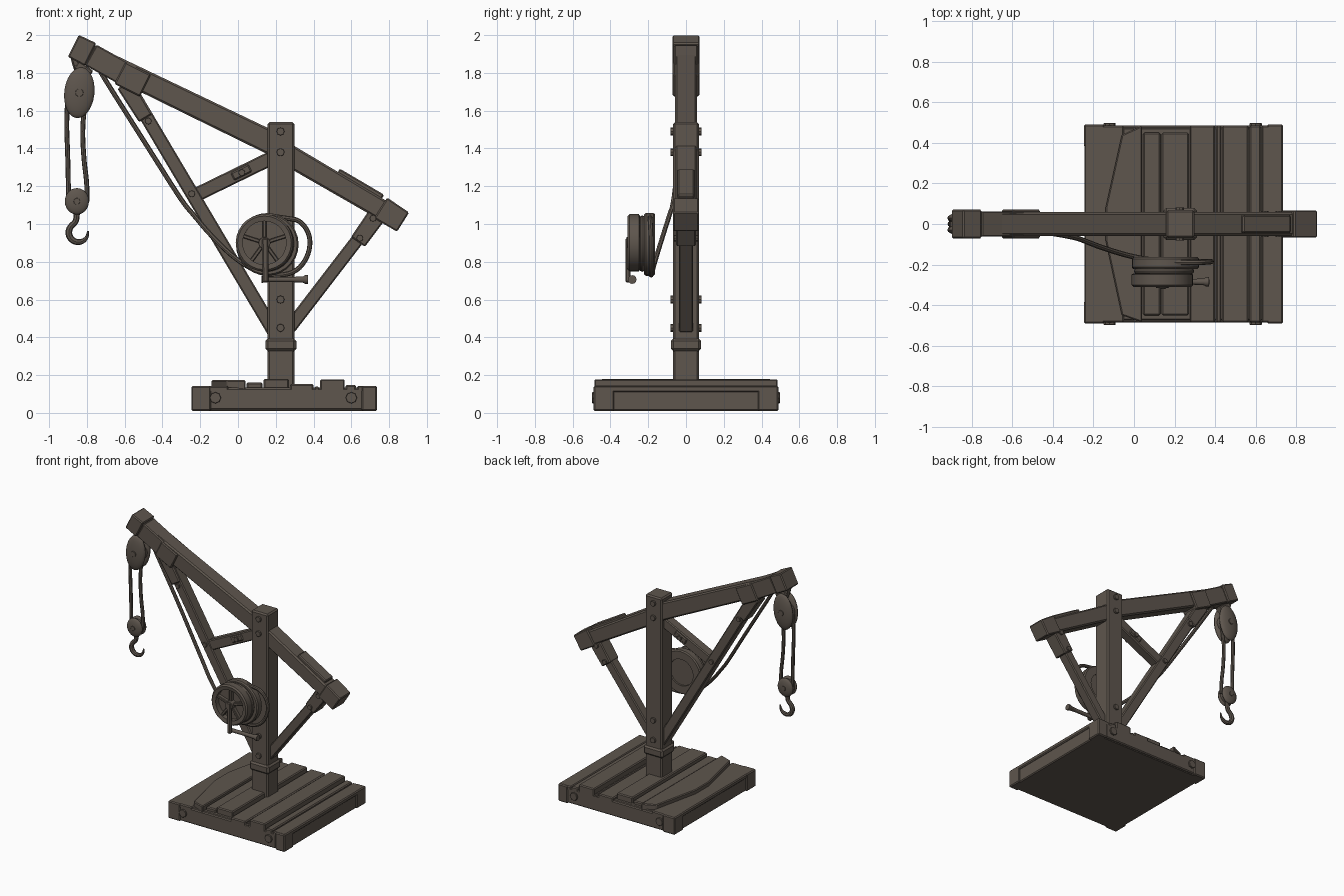
import bpy, bmesh, math
from mathutils import Vector, Matrix

if "Cube" in bpy.data.objects:
    bpy.data.objects.remove(bpy.data.objects["Cube"])

wood = bpy.data.materials.new("dark weathered brown")
wood.diffuse_color = (0.112, 0.092, 0.075, 1)
wood.use_nodes = True
wood.node_tree.nodes["Principled BSDF"].inputs["Base Color"].default_value = wood.diffuse_color


def finish(name, bm, bevel=0, smooth=False):
    bmesh.ops.recalc_face_normals(bm, faces=bm.faces)
    me = bpy.data.meshes.new(name)
    bm.to_mesh(me)
    bm.free()
    me.materials.append(wood)
    for p in me.polygons:
        p.use_smooth = smooth
    ob = bpy.data.objects.new(name, me)
    bpy.context.collection.objects.link(ob)
    if bevel:
        m = ob.modifiers.new("bevel", 'BEVEL')
        m.width = bevel
        m.segments = 1
    if smooth:
        bpy.context.view_layer.objects.active = ob
        ob.select_set(True)
        bpy.ops.object.shade_smooth_by_angle(angle=math.radians(40))
        ob.select_set(False)
    return ob


def prism(name, pts, y0, y1, bevel=0.007):
    """Front (xz) outline pushed from y0 to y1."""
    bm = bmesh.new()
    a = [bm.verts.new((x, y0, z)) for x, z in pts]
    b = [bm.verts.new((x, y1, z)) for x, z in pts]
    n = len(pts)
    bm.faces.new(a)
    bm.faces.new(b[::-1])
    for i in range(n):
        bm.faces.new((a[i], b[i], b[(i + 1) % n], a[(i + 1) % n]))
    return finish(name, bm, bevel)


def box(name, x0, x1, y0, y1, z0, z1, bevel=0.007):
    return prism(name, [(x0, z0), (x1, z0), (x1, z1), (x0, z1)], y0, y1, bevel)


def beam(name, p, q, w, d, w2=None, y=0, bevel=0.007):
    """Squared timber from p to q in the xz plane, in-plane width w, depth d."""
    p, q = Vector(p), Vector(q)
    t = (q - p).normalized()
    n = Vector((-t.y, t.x))
    w2 = w2 or w
    pts = [p + n * w / 2, p - n * w / 2, q - n * w2 / 2, q + n * w2 / 2]
    return prism(name, pts, y - d / 2, y + d / 2, bevel)


def lathe(name, c, prof, axis='Y', seg=28, closed=True):
    """Spin a (radius, along) profile around an axis through c."""
    bm = bmesh.new()
    rings = []
    for i in range(seg):
        a = 2 * math.pi * i / seg
        ring = []
        for r, h in prof:
            u, v = r * math.cos(a), r * math.sin(a)
            o = (u, h, v) if axis == 'Y' else (h, u, v)
            ring.append(bm.verts.new(Vector(c) + Vector(o)))
        rings.append(ring)
    m = len(prof)
    for i in range(seg):
        r0, r1 = rings[i], rings[(i + 1) % seg]
        for j in range(m if closed else m - 1):
            k = (j + 1) % m
            bm.faces.new((r0[j], r0[k], r1[k], r1[j]))
    bmesh.ops.remove_doubles(bm, verts=bm.verts, dist=1e-5)
    return finish(name, bm, 0, True)


def disc(name, c, r, d, axis='Y', seg=28):
    return lathe(name, c, [(0, -d / 2), (r * .94, -d / 2), (r, -d / 2 + r * .06),
                           (r, d / 2 - r * .06), (r * .94, d / 2), (0, d / 2)], axis, seg, False)


def tube(name, pts, r, cyclic=False, radii=None):
    cu = bpy.data.curves.new(name, 'CURVE')
    cu.dimensions = '3D'
    cu.bevel_depth = r
    cu.bevel_resolution = 2
    cu.use_fill_caps = True
    s = cu.splines.new('NURBS')
    s.points.add(len(pts) - 1)
    for i, p in enumerate(pts):
        s.points[i].co = (*p, 1)
        s.points[i].radius = radii[i] if radii else 1
    s.order_u = 3
    s.resolution_u = 5
    s.use_cyclic_u = cyclic
    s.use_endpoint_u = not cyclic
    tmp = bpy.data.objects.new(name + "_path", cu)
    bm = bmesh.new()
    me = bpy.data.meshes.new_from_object(tmp)
    bm.from_mesh(me)
    bpy.data.objects.remove(tmp)
    return finish(name, bm, 0, True)


# Platform: slab, end rails and raised planks
box("base_slab", -0.235, 0.725, -0.475, 0.475, 0.01, 0.135)
for s, side in ((-1, "front"), (1, "back")):
    y0, y1 = sorted((s * 0.46, s * 0.485))
    box("base_rail_" + side, -0.15, 0.66, y0, y1, 0.015, 0.13)
    for x0, x1 in ((-0.247, -0.145), (0.655, 0.735)):
        c0, c1 = sorted((s * 0.38, s * 0.49))
        box("base_corner_" + side, x0, x1, c0, c1, 0.01, 0.142)
    for x in (-0.12, 0.6):
        disc("base_bolt", (x, s * 0.487, 0.08), 0.03, 0.02, seg=8)
planks = [(-0.245, -0.05, .142), (0.045, 0.13, .16), (0.135, 0.27, .18), (0.275, 0.40, .152),
          (0.405, 0.43, .14), (0.435, 0.565, .178), (0.57, 0.625, .148), (0.63, 0.735, .143)]
for i, (x0, x1, z) in enumerate(planks):
    e = 0.485 if i not in (1, 2) else 0.45
    box("plank_%d" % i, x0, x1, -e, e, 0.11, z)
bm = bmesh.new()  # bowed plank on the left
outline = [(-0.06, 0.44), (-0.14, 0.08), (-0.14, -0.08), (-0.06, -0.45), (0.04, -0.485), (0.04, 0.485)]
f = bm.faces.new([bm.verts.new((x, y, 0.12)) for x, y in outline])
up = bmesh.ops.extrude_face_region(bm, geom=[f])
bmesh.ops.translate(bm, vec=(0, 0, 0.053), verts=[v for v in up['geom'] if isinstance(v, bmesh.types.BMVert)])
finish("bowed_plank", bm, 0.006)

# Mast with collar and bolts on both sides
box("mast", 0.157, 0.298, -0.068, 0.068, 0.12, 1.54, 0.01)
box("mast_collar", 0.145, 0.31, -0.08, 0.08, 0.325, 0.395, 0.015)
for z in (1.49, 1.38, 0.6, 0.45):
    for s in (-1, 1):
        disc("mast_bolt", (0.225, s * 0.07, z), 0.021, 0.025, seg=8)

# Boom, slightly bent at the mast, with end blocks and clamps
prism("boom", [(-0.84, 1.985), (-0.895, 1.885), (0.155, 1.37), (0.30, 1.28), (0.84, 0.97),
               (0.90, 1.055), (0.30, 1.412), (0.155, 1.51)], -0.058, 0.058, 0.01)
beam("boom_head", (-0.872, 1.943), (-0.78, 1.897), 0.13, 0.144, 0.135)
beam("boom_head_sleeve", (-0.78, 1.895), (-0.51, 1.745), 0.125, 0.125)
beam("boom_clamp", (-0.625, 1.80), (-0.49, 1.732), 0.13, 0.142)
beam("boom_tail", (0.755, 1.085), (0.874, 1.01), 0.13, 0.135, 0.12)
beam("boom_top_plank", (0.53, 1.278), (0.765, 1.14), 0.035, 0.09)

# Struts
beam("front_strut", (-0.575, 1.72), (0.19, 0.43), 0.072, 0.085)
beam("front_strut_shoe", (-0.60, 1.74), (-0.49, 1.56), 0.09, 0.10, 0.08)
beam("middle_brace", (-0.22, 1.155), (0.19, 1.355), 0.075, 0.075)
beam("rear_strut", (0.27, 0.445), (0.735, 1.05), 0.068, 0.075)
beam("rear_strut_shoe", (0.635, 0.905), (0.745, 1.06), 0.09, 0.105, 0.10)
beam("brace_plate", (-0.03, 1.25), (0.065, 1.297), 0.045, 0.09)
for x, z, h in ((-0.475, 1.545, .045), (-0.245, 1.16, .045), (0.02, 1.272, .046),
                (0.645, 0.925, .054), (0.715, 1.03, .054)):
    for s in (-1, 1):
        disc("strut_bolt", (x, s * h, z), 0.018, 0.02, seg=8)

# Winch drum: flanges, core, spokes, hub
wx, wz = 0.14, 0.90
lathe("drum_front_rim", (wx, 0, wz), [(.115, -.305), (.142, -.31), (.152, -.30), (.152, -.25), (.142, -.243), (.115, -.243)])
disc("drum_core", (wx + 0.005, -0.222, wz - 0.003), 0.128, 0.09)
lathe("drum_back_rim", (wx + 0.015, 0, wz - 0.008), [(.10, -.222), (.158, -.222), (.166, -.213), (.166, -.172), (.158, -.163), (.10, -.163)])
lathe("drum_rope_coil", (wx + 0.008, -0.232, wz - 0.004),
      [(.135 + .014 * math.cos(i * math.pi / 4), .014 * math.sin(i * math.pi / 4)) for i in range(8)])
for i in range(5):
    a = math.radians(90 + 72 * i)
    beam("drum_spoke", (wx, wz), (wx + .122 * math.cos(a), wz + .122 * math.sin(a)), 0.02, 0.03, y=-0.28, bevel=0.004)
disc("drum_hub", (wx, -0.285, wz), 0.032, 0.06, seg=14)

# Crank arm and flared handle
beam("crank_arm", (0.143, 0.925), (0.146, 0.69), 0.034, 0.026, 0.03, y=-0.308)
lathe("crank_handle", (0, -0.285, 0.706), [(0, .125), (.018, .125), (.014, .15), (.014, .29), (.017, .345), (.023, .355), (.023, .37), (0, .372)],
      axis='X', seg=12, closed=False)

# Hauling rope from boom head to drum, with the slack loop on the right
tube("hauling_rope", [(-0.76, 0, 1.86), (-0.71, -.01, 1.775), (-0.60, -.02, 1.60), (-0.47, -.035, 1.395),
                      (-0.29, -.065, 1.11), (-0.24, -.085, 1.055), (-0.15, -.12, 0.945), (0.0, -.165, 0.80),
                      (0.15, -.185, 0.725), (0.30, -.185, 0.735), (0.375, -.185, 0.83), (0.385, -.185, 0.94),
                      (0.33, -.19, 1.02), (0.26, -.19, 1.03), (0.19, -.19, 1.04)], 0.013)


# Pulley blocks: rounded cheeks around a sheave
def block(name, c, rx, ry, rz, tilt=0):
    bm = bmesh.new()
    rot = Matrix.Rotation(tilt, 4, 'Y')
    for s in (-1, 1):
        mat = Matrix.Translation(c) @ rot @ Matrix.Translation((0, s * ry * .5, 0)) @ Matrix.Diagonal((rx, ry * .5, rz, 1))
        bmesh.ops.create_uvsphere(bm, u_segments=20, v_segments=12, radius=1, matrix=mat)
    finish(name + "_cheeks", bm, 0, True)
    disc(name + "_sheave", c, rx * .85, ry * 1.2, seg=20)
    disc(name + "_pin", c, rx * .27, ry * 2.15, seg=10)


block("upper_block", (-0.84, 0, 1.695), 0.08, 0.058, 0.135, math.radians(6))
block("lower_block", (-0.853, 0, 1.12), 0.064, 0.045, 0.07)
tube("upper_block_hanger", [(-0.86, 0, 1.90), (-0.85, 0, 1.85), (-0.83, 0, 1.80)], 0.03)
beam("hanger_strap", (-0.855, 1.845), (-0.78, 1.79), 0.05, 0.06)

# Hoisting ropes between the blocks
tube("hoist_rope_left", [(-0.90, 0, 1.68), (-0.91, 0, 1.55), (-0.90, 0, 1.35), (-0.897, 0, 1.12)], 0.013)
tube("hoist_rope_right", [(-0.805, 0, 1.66), (-0.825, 0, 1.55), (-0.818, 0, 1.35), (-0.797, 0, 1.20), (-0.80, 0, 1.12)], 0.013)

# Hook
disc_pts = [(-0.845 + .052 * math.cos(math.radians(a)), 0, 0.955 + .052 * math.sin(math.radians(a))) for a in range(135, 371, 26)]
hook = [(-0.853, 0, 1.08), (-0.853, 0, 1.04), (-0.86, 0, 1.01)] + disc_pts
tube("hook", hook, 0.016, radii=[1, 1, 1, 1, 1.1, 1.1, 1.1, 1.05, 1, .9, .7, .5, .3][:len(hook)])
